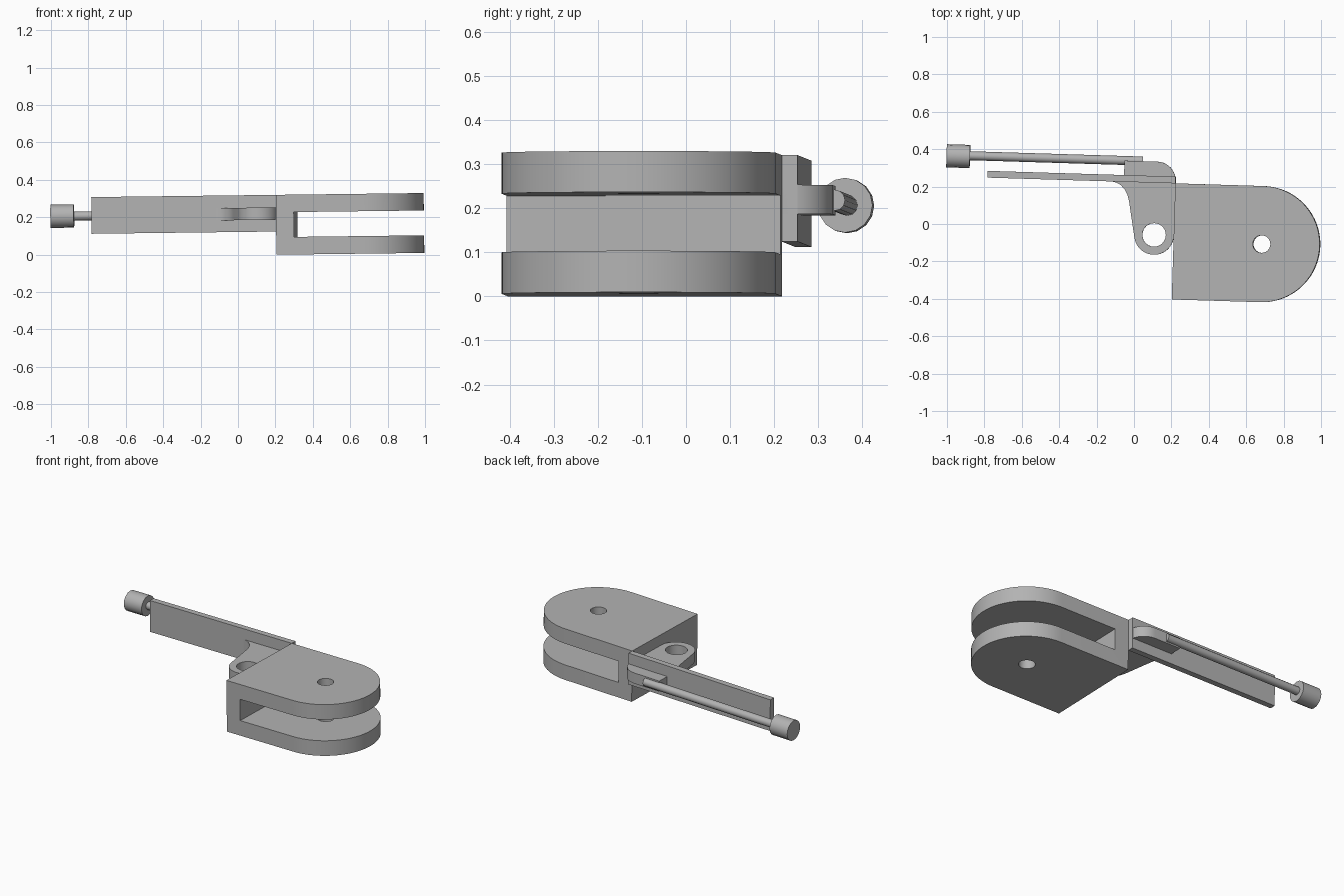
import bpy, bmesh
from math import radians, sin, cos, pi
from mathutils import Matrix, Vector

cube = bpy.data.objects.get("Cube")
if cube:
    bpy.data.objects.remove(cube, do_unlink=True)

# Single grey finish
grey = bpy.data.materials.new("grey_metal")
grey.use_nodes = True
colour = (0.45, 0.45, 0.45, 1)
grey.diffuse_color = colour
grey.node_tree.nodes["Principled BSDF"].inputs["Base Color"].default_value = colour

# The whole assembly sits slightly turned and tilted
TILT = (Matrix.Translation((0, 0, -0.0027)) @ Matrix.Rotation(radians(-0.7), 4, 'Y')
        @ Matrix.Rotation(radians(-1.75), 4, 'Z'))


def arc(cx, cy, r, start, end, steps):
    angles = [radians(start + (end - start) * i / steps) for i in range(steps + 1)]
    return [(cx + r * cos(a), cy + r * sin(a)) for a in angles]


def make(name, bm):
    bmesh.ops.recalc_face_normals(bm, faces=bm.faces)
    mesh = bpy.data.meshes.new(name)
    bm.to_mesh(mesh)
    bm.free()
    mesh.materials.append(grey)
    ob = bpy.data.objects.new(name, mesh)
    bpy.context.collection.objects.link(ob)
    return ob


def prism(name, outline, z0, z1):
    bm = bmesh.new()
    face = bm.faces.new([bm.verts.new((x, y, z0)) for x, y in outline])
    top = bmesh.ops.extrude_face_region(bm, geom=[face])["geom"]
    verts = [v for v in top if isinstance(v, bmesh.types.BMVert)]
    bmesh.ops.translate(bm, verts=verts, vec=(0, 0, z1 - z0))
    return make(name, bm)


def rect(x0, x1, y0, y1):
    return [(x0, y0), (x1, y0), (x1, y1), (x0, y1)]


def rod(name, x0, x1, y, z, r, sides):
    bm = bmesh.new()
    place = Matrix.Translation(((x0 + x1) / 2, y, z)) @ Matrix.Rotation(pi / 2, 4, 'Y')
    bmesh.ops.create_cone(bm, cap_ends=True, segments=sides, radius1=r, radius2=r,
                          depth=x1 - x0, matrix=place)
    return make(name, bm)


def cut(ob, cutter):
    cutter.hide_render = True
    mod = ob.modifiers.new("cut", 'BOOLEAN')
    mod.operation = 'DIFFERENCE'
    mod.solver = 'EXACT'
    mod.object = cutter
    bpy.context.view_layer.objects.active = ob
    bpy.ops.object.modifier_apply(modifier=mod.name)
    bpy.data.objects.remove(cutter, do_unlink=True)


# Forked block: rounded end, slot across the middle, pin hole
H, CX, CY, R = 0.32, 0.689, -0.0865, 0.3105
LEFT, BACK = 0.218, CY + R
fork = prism("forked_block",
             [(LEFT, BACK), (LEFT, CY - R)] + arc(CX, CY, R, -90, 90, 40), 0, H)
cut(fork, prism("slot_cutter", rect(0.313, 1.2, -0.6, 0.5), 0.094, 0.227))
cut(fork, prism("pin_cutter", arc(CX, CY, 0.047, 0, 345, 23), -0.1, 0.5))

# Long side plate
plate = prism("side_plate", rect(-0.788, LEFT, BACK, 0.26), 0.124, H)

# Lever arm: eye at the front, fillet into the plate, tab behind it
AX, AY, AR = 0.112, -0.055, 0.106
outline = (arc(AX, AY, AR, 0, -170, 20)
           + [(-0.027, 0.12), (-0.036, 0.152), (-0.052, 0.184), (-0.076, 0.207),
              (-0.1, 0.219), (-0.13, 0.225), (-0.13, 0.24), (-0.058, 0.24), (-0.058, 0.337)]
           + arc(0.118, 0.237, 0.1, 90, 0, 10))
arm = prism("lever_arm", outline, 0.187, 0.253)
cut(arm, prism("eye_cutter", arc(AX, AY, 0.063, 0, 345, 23), 0, 0.5))

# Adjusting rod with its knob
shaft = rod("adjusting_rod", -0.9, 0.04, 0.338, 0.22, 0.024, 12)
knob = rod("end_knob", -1.01, -0.885, 0.334, 0.22, 0.062, 16)

for ob in (fork, plate, arm, shaft, knob):
    ob.data.transform(TILT)
    bpy.ops.object.select_all(action='DESELECT')
    ob.select_set(True)
    bpy.context.view_layer.objects.active = ob
    bpy.ops.object.shade_smooth_by_angle(angle=radians(35))
